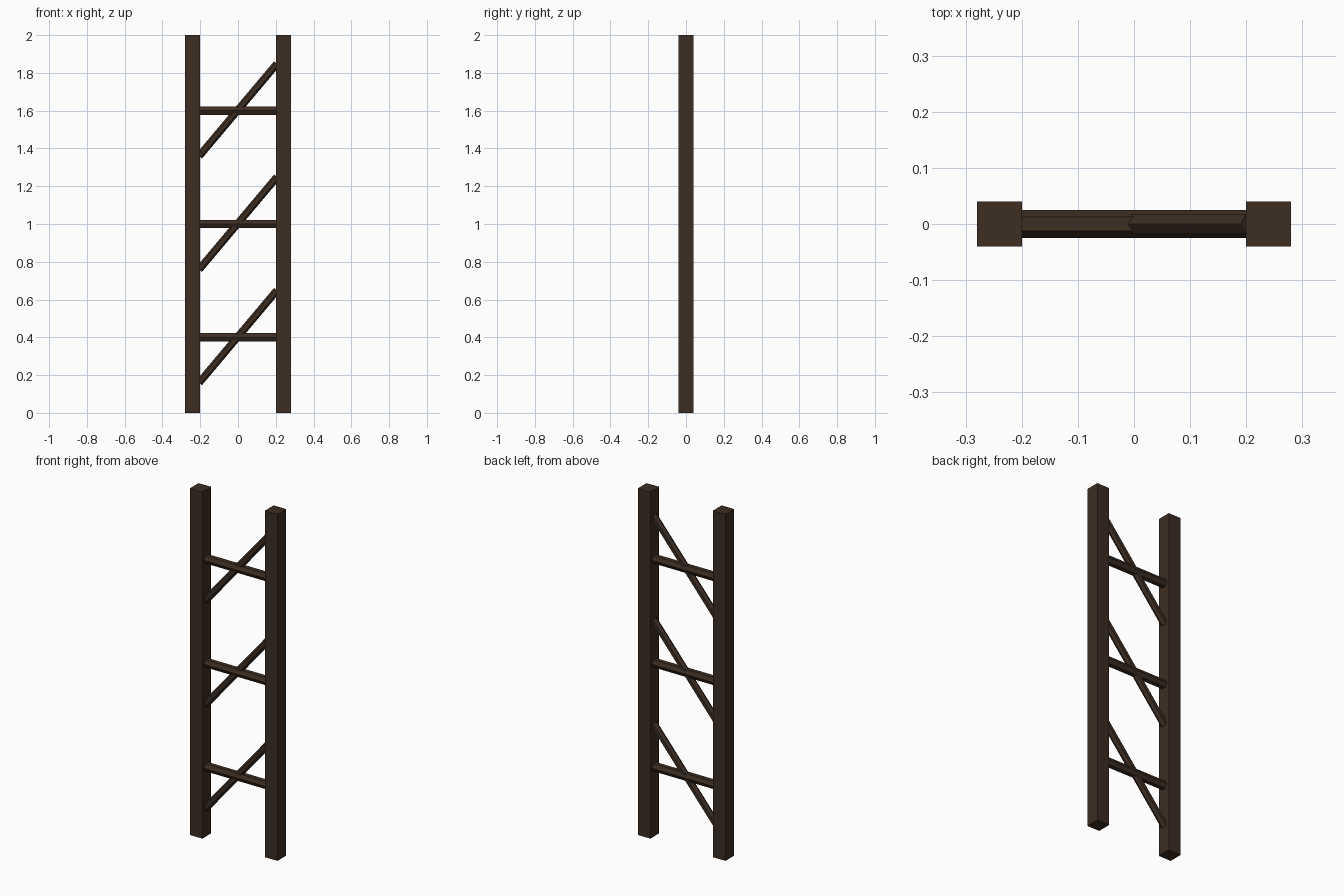
import bpy, math

if "Cube" in bpy.data.objects:
    bpy.data.objects.remove(bpy.data.objects["Cube"])

# One dark timber colour
wood = bpy.data.materials.new("dark_brown_wood")
wood.diffuse_color = (0.045, 0.026, 0.016, 1)
wood.use_nodes = True
wood.node_tree.nodes["Principled BSDF"].inputs["Base Color"].default_value = wood.diffuse_color


def finish(name):
    ob = bpy.context.object
    ob.name = name
    ob.data.materials.append(wood)
    return ob


# Square side posts
for side, x in (("left", -0.24), ("right", 0.24)):
    bpy.ops.mesh.primitive_cube_add(size=1, location=(x, 0, 1))
    bpy.context.object.scale = (0.08, 0.08, 2)
    finish(side + "_post")


def hex_bar(name, radius, length, z, tilt, twist):
    """Six-sided bar in the xz plane, tilted from vertical about y."""
    bpy.ops.mesh.primitive_cylinder_add(vertices=6, radius=radius, depth=length,
                                        location=(0, 0, z), rotation=(0, tilt, 0))
    ob = finish(name)
    # turn the hexagon so the wanted corner faces up
    for v in ob.data.vertices:
        x, y = v.co.x, v.co.y
        c, s = math.cos(twist), math.sin(twist)
        v.co.x, v.co.y = x * c - y * s, x * s + y * c


# Rungs and diagonal braces at three heights
for i, z in enumerate((0.4, 1.0, 1.6), 1):
    hex_bar(f"rung_{i}", 0.025, 0.42, z, math.pi / 2, 0)
    hex_bar(f"brace_{i}", 0.02, 0.64, z + 0.004, 0.7, math.pi / 2)
